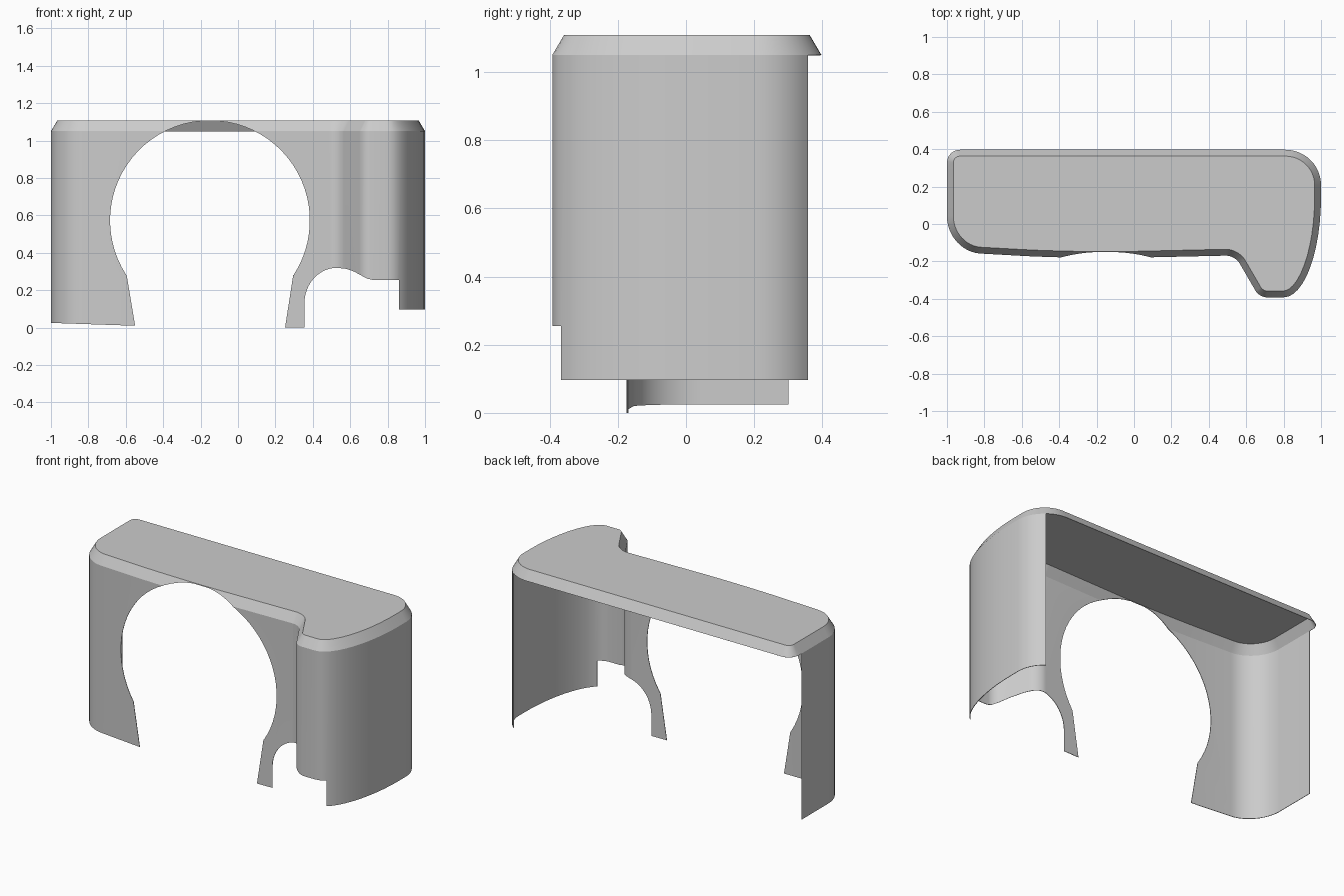
import bpy, bmesh
from math import sin, cos, pi, radians
from mathutils import Vector

cube = bpy.data.objects.get("Cube")
if cube:
    bpy.data.objects.remove(cube, do_unlink=True)

RIM_Z, TOP_Z, INSET, SHEET = 1.05, 1.108, 0.034, 0.003

grey = bpy.data.materials.new("light grey")
grey.use_nodes = True
colour = (0.6, 0.6, 0.6, 1)
grey.diffuse_color = colour
grey.node_tree.nodes["Principled BSDF"].inputs["Base Color"].default_value = colour


def add_object(name, bm):
    bmesh.ops.recalc_face_normals(bm, faces=bm.faces)
    mesh = bpy.data.meshes.new(name)
    bm.to_mesh(mesh)
    bm.free()
    obj = bpy.data.objects.new(name, mesh)
    bpy.context.collection.objects.link(obj)
    mesh.materials.append(grey)
    return obj


def rounded(corners, steps=12):
    """Closed outline with an elliptical arc at each corner (x, y, cut before, cut after)."""
    pts = []
    for i, (x, y, before, after) in enumerate(corners):
        c = Vector((x, y))
        p = Vector(corners[i - 1][:2])
        n = Vector(corners[(i + 1) % len(corners)][:2])
        a = c + (p - c).normalized() * before
        b = c + (n - c).normalized() * after
        o = a + b - c
        for k in range(steps + 1):
            t = pi / 2 * k / steps
            pts.append(o + (a - o) * cos(t) + (b - o) * sin(t))
    return pts


def inset(pts, d):
    """Move a counter-clockwise outline inward by d."""
    out = []
    for i, p in enumerate(pts):
        e1 = (p - pts[i - 1]).normalized()
        e2 = (pts[(i + 1) % len(pts)] - p).normalized()
        n1, n2 = Vector((-e1.y, e1.x)), Vector((-e2.y, e2.x))
        out.append(p + (n1 + n2) * d / (1 + n1.dot(n2)))
    return out


# Plan outline, counter-clockwise from the rear right corner
outline = rounded([
    (-1, 0.397, 0.07, 0.07),
    (-1, -0.148, 0.19, 0.18),
    (-0.3, -0.187, 0.3, 0.3),
    (0.54, -0.168, 0.05, 0.05),
    (0.67, -0.392, 0.04, 0.04),
    (1, -0.392, 0.2, 0.54),
    (1, 0.397, 0.19, 0.19)])

# Shell: flat top, sloping rim all round, walls open at the back
bm = bmesh.new()
low = [bm.verts.new((p.x, p.y, RIM_Z)) for p in outline]
high = [bm.verts.new((p.x, p.y, TOP_Z)) for p in inset(outline, INSET)]
bm.faces.new(high)
for i in range(len(low)):
    bm.faces.new((low[i - 1], low[i], high[i], high[i - 1]))
wall = [v for v in low if v.co.y < 0.358 and not (v.co.x < 0 and v.co.y > 0.3)]
# The right wall stops just short of the rounded rear corner
corner_end = min((v for v in low if v.co.x < -0.99 and v.co.y > 0.3), key=lambda v: v.co.y)
corner_end.co.y = 0.3
wall.insert(0, corner_end)
feet = [bm.verts.new((v.co.x, v.co.y, 0)) for v in wall]
for i in range(1, len(wall)):
    bm.faces.new((feet[i - 1], feet[i], wall[i], wall[i - 1]))
shell = add_object("cover_shell", bm)

# Cutter: large round opening, small arch and stepped lower edge
profile = [(-1.2, -0.2), (-1.2, 0.032), (-0.55, 0.01), (-0.595, 0.28)]
for k in range(49):
    a = radians(213 - 246 * k / 48)
    profile.append((-0.15 + 0.534 * cos(a), min(0.573 + 0.534 * sin(a), TOP_Z - 0.004)))
profile += [(0.295, 0.28), (0.25, -0.01), (0.355, -0.01)]
for k in range(13):
    a = pi / 2 * k / 12
    profile.append((0.53 - 0.175 * cos(a), 0.13 + 0.19 * sin(a)))
profile += [(0.58, 0.314), (0.62, 0.3), (0.69, 0.262), (0.72, 0.255), (0.86, 0.255),
            (0.86, 0.096), (1.2, 0.096), (1.2, -0.2)]
bm = bmesh.new()
face = bm.faces.new([bm.verts.new((x, -1, z)) for x, z in profile])
moved = bmesh.ops.extrude_face_region(bm, geom=[face])["geom"]
for v in moved:
    if isinstance(v, bmesh.types.BMVert):
        v.co.y = 0.36
cutter = add_object("opening_cutter", bm)
cutter.hide_render = True

# Thin sheet, then cut the openings
bpy.ops.object.select_all(action='DESELECT')
bpy.context.view_layer.objects.active = shell
shell.select_set(True)
solid = shell.modifiers.new("sheet", 'SOLIDIFY')
solid.thickness = SHEET
solid.offset = -1
cut = shell.modifiers.new("openings", 'BOOLEAN')
cut.operation = 'DIFFERENCE'
cut.solver = 'EXACT'
cut.object = cutter
for name in ("sheet", "openings"):
    bpy.ops.object.modifier_apply(modifier=name)
bpy.data.objects.remove(cutter, do_unlink=True)
bpy.ops.object.shade_smooth_by_angle(angle=radians(30))
